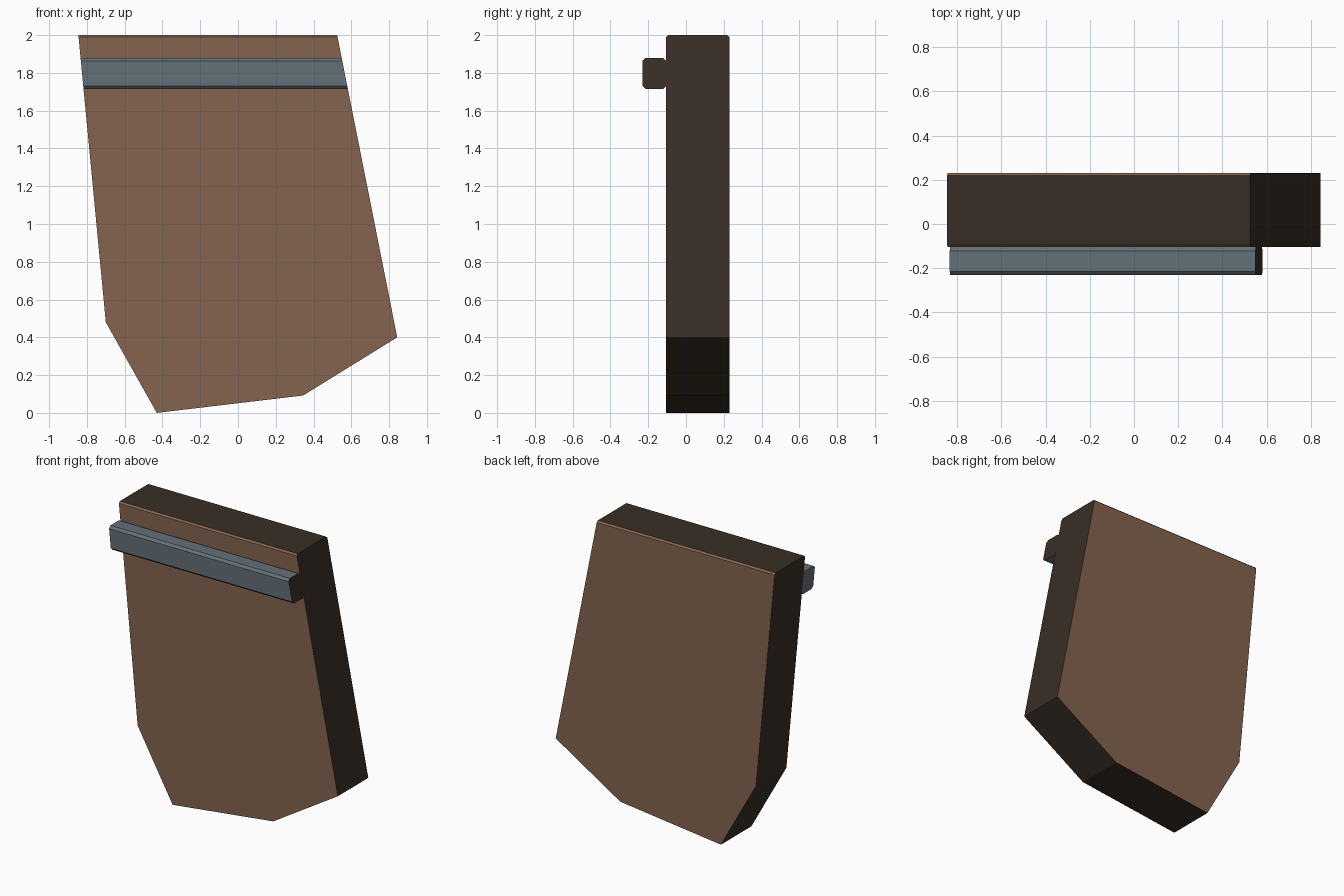
import bpy
import bmesh

cube = bpy.data.objects.get("Cube")
if cube:
    bpy.data.objects.remove(cube, do_unlink=True)


def make_material(name, srgb):
    colour = [((c / 255 + 0.055) / 1.055) ** 2.4 for c in srgb] + [1.0]
    mat = bpy.data.materials.new(name)
    mat.use_nodes = True
    mat.diffuse_color = colour
    mat.node_tree.nodes["Principled BSDF"].inputs["Base Color"].default_value = colour
    return mat


brown = make_material("warm brown", (133, 100, 78))
dark = make_material("dark brown", (56, 47, 37))
steel = make_material("blue grey", (100, 112, 120))


def prism(name, outline, y_front, y_back, chamfer, is_chamfered, mats, is_dark):
    """Extrude an x-z outline along y, chamfer chosen edges, colour by normal."""
    bm = bmesh.new()
    front = bm.faces.new([bm.verts.new((x, y_front, z)) for x, z in outline])
    grown = bmesh.ops.extrude_face_region(bm, geom=[front])["geom"]
    moved = [v for v in grown if isinstance(v, bmesh.types.BMVert)]
    bmesh.ops.translate(bm, vec=(0, y_back - y_front, 0), verts=moved)
    # keep the starting cap so the solid is closed
    if not any(all(abs(v.co.y - y_front) < 1e-5 for v in f.verts) for f in bm.faces):
        bm.faces.new([v for v in bm.verts if abs(v.co.y - y_front) < 1e-5])
    bmesh.ops.recalc_face_normals(bm, faces=bm.faces)
    edges = [e for e in bm.edges if is_chamfered(e)]
    bmesh.ops.bevel(bm, geom=edges, offset=chamfer, segments=1,
                    affect='EDGES', clamp_overlap=True)
    bmesh.ops.recalc_face_normals(bm, faces=bm.faces)
    for f in bm.faces:
        f.normal_update()
        f.material_index = 1 if is_dark(f.normal) else 0
    mesh = bpy.data.meshes.new(name)
    bm.to_mesh(mesh)
    bm.free()
    for m in mats:
        mesh.materials.append(m)
    obj = bpy.data.objects.new(name, mesh)
    bpy.context.collection.objects.link(obj)
    return obj


# Slanted panel sides, shared by the panel and the rail
TOP_LEFT, LOW_LEFT = (-0.845, 2.0), (-0.70, 0.48)
TOP_RIGHT, LOW_RIGHT = (0.525, 2.0), (0.843, 0.40)


def along(a, b, z):
    t = (z - a[1]) / (b[1] - a[1])
    return (a[0] + t * (b[0] - a[0]), z)


def lengthwise(edge):
    a, b = (v.co for v in edge.verts)
    return abs(a.z - b.z) < 1e-5 and abs(a.y - b.y) < 1e-5


# Panel: brown faces and top chamfers, dark rim
prism("panel",
      [TOP_LEFT, LOW_LEFT, (-0.43, 0.0), (0.345, 0.092), LOW_RIGHT, TOP_RIGHT],
      -0.105, 0.23, 0.011,
      lambda e: lengthwise(e) and e.verts[0].co.z > 1.99,
      [brown, dark], lambda n: abs(n.y) < 0.3)

# Rail across the front, one dark cut end
LOW, HIGH = 1.715, 1.88
prism("front_rail",
      [along(TOP_LEFT, LOW_LEFT, HIGH), along(TOP_LEFT, LOW_LEFT, LOW),
       along(TOP_RIGHT, LOW_RIGHT, LOW), along(TOP_RIGHT, LOW_RIGHT, HIGH)],
      -0.23, -0.105, 0.016, lengthwise,
      [steel, dark], lambda n: n.x > 0.7)
